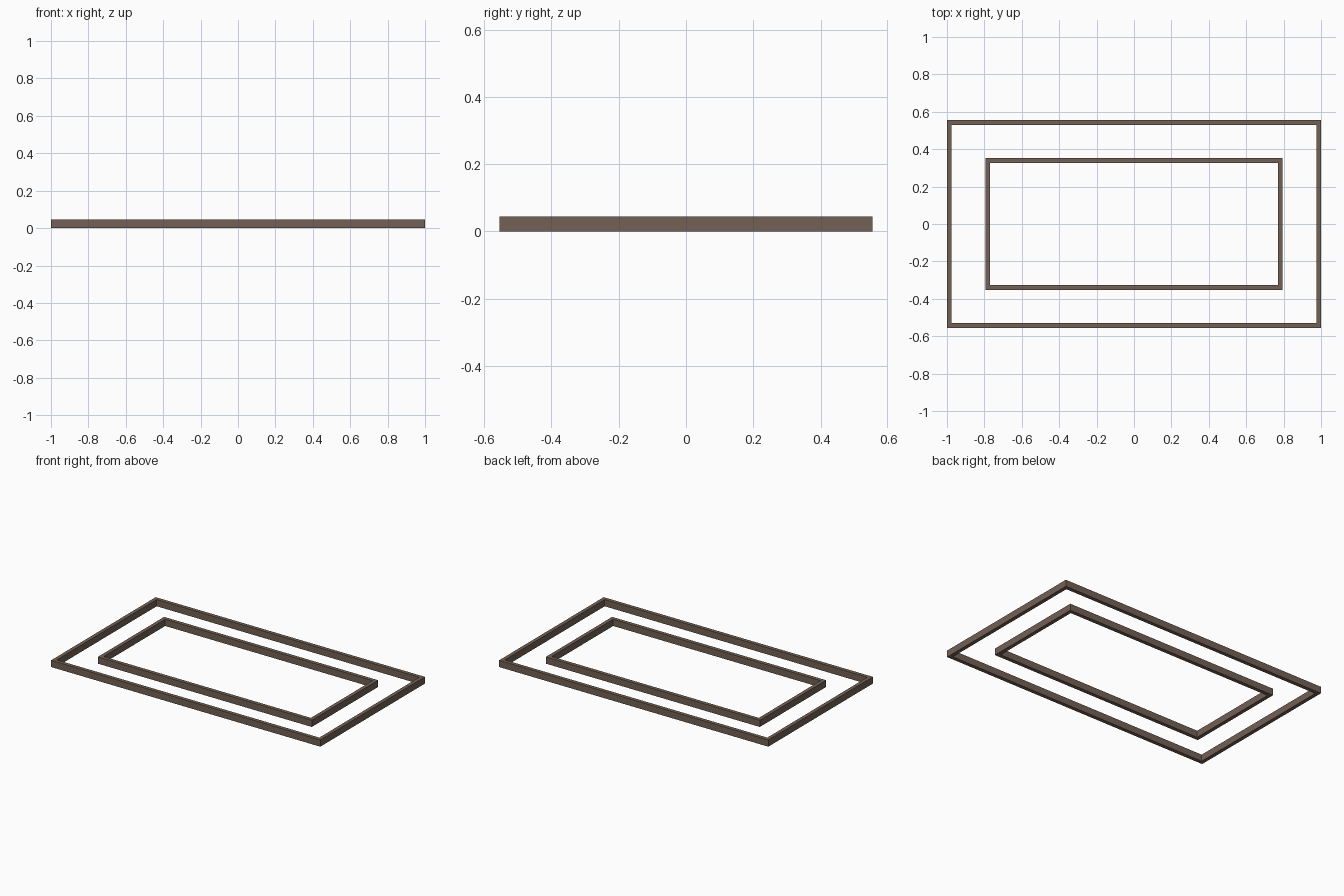
import bpy

if "Cube" in bpy.data.objects:
    bpy.data.objects.remove(bpy.data.objects["Cube"])

H = 0.045   # moulding height
T = 0.025   # moulding thickness

mat = bpy.data.materials.new("brown_wood")
mat.diffuse_color = (0.17, 0.12, 0.09, 1)
mat.use_nodes = True
mat.node_tree.nodes["Principled BSDF"].inputs["Base Color"].default_value = mat.diffuse_color


def bar(name, x, y, sx, sy):
    bpy.ops.mesh.primitive_cube_add(size=1, location=(x, y, H / 2))
    o = bpy.context.object
    o.name = name
    o.scale = (sx, sy, H)
    bpy.ops.object.transform_apply(location=False, rotation=False, scale=True)
    o.data.materials.append(mat)


def frame(name, hx, hy):
    # two full-length rails with two stiles fitted between them
    for s, side in ((-1, "front"), (1, "back")):
        bar(f"{name}_{side}_rail", 0, s * (hy - T / 2), 2 * hx, T)
    for s, side in ((-1, "left"), (1, "right")):
        bar(f"{name}_{side}_stile", s * (hx - T / 2), 0, T, 2 * (hy - T))


frame("outer", 1.0, 0.555)
frame("inner", 0.795, 0.352)
